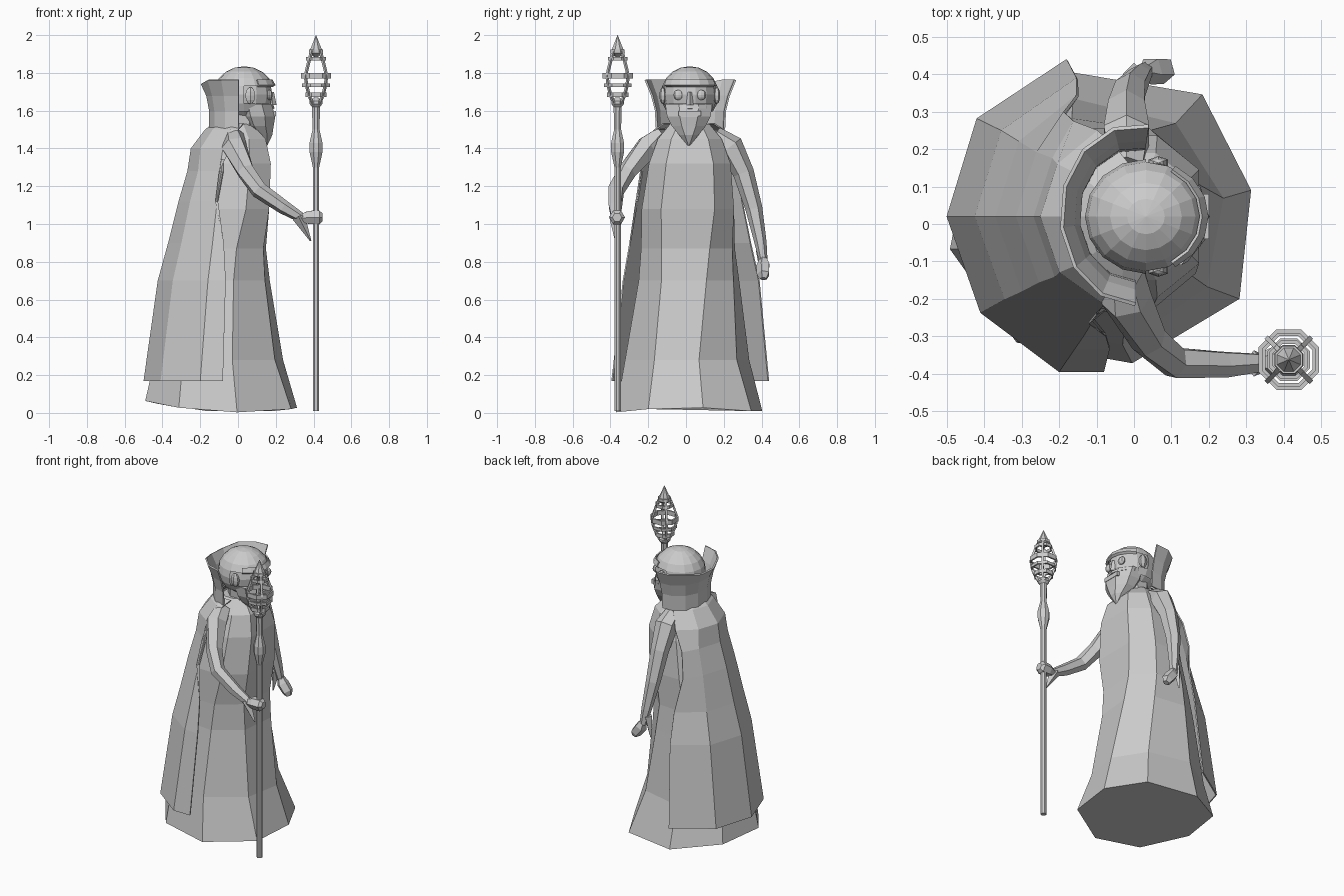
import bpy, bmesh, math
from mathutils import Vector

if "Cube" in bpy.data.objects:
    bpy.data.objects.remove(bpy.data.objects["Cube"])

grey = bpy.data.materials.new("plain_grey")
grey.diffuse_color = (0.6, 0.6, 0.6, 1)
grey.use_nodes = True
grey.node_tree.nodes["Principled BSDF"].inputs["Base Color"].default_value = grey.diffuse_color


def finish(bm, name):
    bmesh.ops.recalc_face_normals(bm, faces=bm.faces)
    me = bpy.data.meshes.new(name)
    bm.to_mesh(me)
    bm.free()
    me.materials.append(grey)
    ob = bpy.data.objects.new(name, me)
    bpy.context.collection.objects.link(ob)
    return ob


def loft(name, rings, closed=True, caps=True, thick=0):
    """Skin a list of point rings; optionally cap or thicken."""
    bm = bmesh.new()
    vs = [[bm.verts.new(p) for p in r] for r in rings]
    n = len(rings[0])
    for a, b in zip(vs, vs[1:]):
        for i in range(n if closed else n - 1):
            j = (i + 1) % n
            bm.faces.new((a[i], a[j], b[j], b[i]))
    if caps and closed:
        bm.faces.new(vs[0])
        bm.faces.new(vs[-1])
    ob = finish(bm, name)
    if thick:
        m = ob.modifiers.new("thickness", 'SOLIDIFY')
        m.thickness = thick
    return ob


def oval(z, cx, cy, rx, ry, angles):
    return [(cx + rx * math.cos(math.radians(a)), cy + ry * math.sin(math.radians(a)), z) for a in angles]


def tube(name, path, sides=6):
    """Limb through (x, y, z, radius) points."""
    rings = []
    pts = [Vector(p[:3]) for p in path]
    for i, p in enumerate(pts):
        t = (pts[min(i + 1, len(pts) - 1)] - pts[max(i - 1, 0)]).normalized()
        ref = Vector((0, 0, 1)) if abs(t.z) < 0.6 else Vector((1, 0, 0))
        if name.startswith("arm"):
            ref = Vector((0.5, 0.5, 1)).normalized() if "right" in name else Vector((1, 0, 0))
        u = t.cross(ref).normalized()
        v = t.cross(u)
        r = path[i][3]
        rings.append([p + r * (u * math.cos(k * math.tau / sides) + v * math.sin(k * math.tau / sides))
                      for k in range(sides)])
    return loft(name, rings)


def blob(name, loc, size, segs=8, rings=6, keep=None):
    bm = bmesh.new()
    bmesh.ops.create_uvsphere(bm, u_segments=segs, v_segments=rings, radius=1)
    for v in bm.verts:
        v.co = Vector(loc) + Vector(v.co[k] * size[k] for k in range(3))
    if keep:
        bmesh.ops.delete(bm, geom=[f for f in bm.faces if not keep(f.calc_center_median())], context='FACES')
    return finish(bm, name)


def box(name, loc, size):
    bm = bmesh.new()
    bmesh.ops.create_cube(bm, size=1)
    for v in bm.verts:
        v.co = Vector(loc) + Vector(v.co[k] * size[k] for k in range(3))
    return finish(bm, name)


# Robe: eight sided, panels widen at the chest, front hem corners flare out
low = [11, 52, 100, 147, 192, 237, 282, 329]
high = [33, 70, 110, 147, 213, 250, 290, 327]
rings = []
for z, xf, xb, yr, yl, t in [(0.03, .32, -.5, -.38, .41, 0), (0.28, .245, -.45, -.33, .34, 0),
                             (0.70, .185, -.38, -.26, .29, .4), (0.87, .175, -.35, -.25, .27, .7),
                             (1.08, .205, -.29, -.25, .27, 1), (1.32, .21, -.24, -.21, .25, 1),
                             (1.45, .175, -.18, -.16, .20, 1), (1.53, .09, -.10, -.09, .13, 1)]:
    ang = [a + (b - a) * t for a, b in zip(low, high)]
    rings.append(oval(z, (xf + xb) / 2, (yr + yl) / 2, (xf - xb) / 2, (yl - yr) / 2, ang))
rings[0] = [(x, y, .003 + .25 * x * x) for x, y, z in rings[0]]
for i in (1, 7):
    x, y, z = rings[0][i]
    rings[0][i] = (x + .02, y * 1.06, z)
loft("robe", rings)

# Cape: open sheet around the back
rings = []
for z, xb, xe, yr, yl in [(0.17, -.50, -.08, -.395, .44), (0.70, -.425, -.065, -.335, .39),
                          (0.90, -.37, -.075, -.30, .345), (1.12, -.315, -.12, -.26, .30),
                          (1.28, -.268, -.10, -.235, .275), (1.40, -.25, -.04, -.215, .25),
                          (1.50, -.175, 0.0, -.17, .20), (1.535, -.13, .03, -.12, .15)]:
    k = yl / .44
    rings.append([(x, y, z) for x, y in [(xe - .1 * k, yl), (xb + .08 * k, .64 * yl), (xb, .02),
                                         (xb + .09 * k, .6 * yr), (xb + .3 * k, yr), (xe, yr)]])
loft("cape", rings, closed=False, thick=0.008)

# Standing collar behind the head, lower at the nape than at the wings
arc = [80 + 190 * i / 7 for i in range(8)]
rings = [oval(z, .005, .025, rx, ry, arc) for z, rx, ry in
         [(1.50, .15, .175), (1.60, .15, .18), (1.68, .165, .20), (1.765, .195, .235)]]
rings[-1] = [(x, y, z - (.02 if 2 < i < 5 else 0)) for i, (x, y, z) in enumerate(rings[-1])]
loft("collar", rings, closed=False, thick=0.01)

# Head, neck and hair cap
hx, hy = .032, .02
blob("head", (hx, hy, 1.685), (.153, .143, .145), 14, 10)
octo = [22.5 + 45 * i for i in range(8)]
loft("neck", [oval(1.48, .02, hy, .09, .09, octo), oval(1.62, .03, hy, .10, .10, octo)])
blob("hair", (hx, hy, 1.685), (.163, .153, .150), 16, 10,
     keep=lambda c: c.z > 1.75 or (c.x < .06 and c.z > 1.60))

# Brow ridge: band following the front of the skull
front = [-62 + 124 * i / 6 for i in range(7)]
loft("brow_ridge", [oval(z, hx, hy, rx, ry, front) for z, rx, ry in
                    [(1.725, .152, .142), (1.735, .167, .153), (1.765, .150, .142)]],
     closed=False, thick=0.008)

# Beard, pointed and tapering forward
loft("beard", [oval(z, x, hy - .005, rx, ry, octo) for z, x, rx, ry in
               [(1.635, .09, .095, .135), (1.57, .105, .10, .125), (1.52, .115, .08, .098),
                (1.47, .135, .05, .055), (1.415, .15, .006, .006)]])

# Face details
loft("moustache", [oval(z, hx, hy, r, .135, front) for z, r in [(1.612, .162), (1.632, .155)]],
     closed=False, thick=0.01)
box("mouth", (.19, hy, 1.585), (.02, .12, .028))
loft("nose", [oval(1.63, .182, hy, .022, .02, [0, 90, 180, 270]),
              oval(1.70, .18, hy, .010, .010, [0, 90, 180, 270])])
for side, s in (("left", 1), ("right", -1)):
    blob(side + "_eye", (.165, hy + s * .06, 1.683), (.018, .027, .027))
    blob(side + "_ear", (.065, hy + s * .143, 1.68), (.03, .018, .045), 6, 6)

# Arms with sleeves, hands and hanging cuffs
tube("arm_left", [(-.02, .15, 1.47, .05), (-.02, .235, 1.41, .07), (-.02, .305, 1.27, .056),
                  (-.01, .36, 1.08, .045), (.015, .395, .90, .032), (.03, .41, .80, .022)])
tube("hand_left", [(.03, .41, .82, .02), (.045, .41, .78, .038), (.08, .41, .735, .036), (.09, .41, .71, .02)], 5)
tube("arm_right", [(-.02, -.12, 1.47, .05), (-.02, -.20, 1.41, .068), (.04, -.31, 1.28, .05),
                   (.11, -.37, 1.18, .045), (.24, -.375, 1.09, .038), (.34, -.37, 1.03, .026)])
tube("hand_right", [(.33, -.37, 1.03, .024), (.375, -.367, 1.035, .04), (.43, -.365, 1.035, .042),
                    (.447, -.365, 1.035, .025)])
for name, a, b, w in (("cuff_left", (.0, .40, .86, .03), (-.02, .40, .72, .004), 4),
                      ("cuff_right", (.32, -.372, 1.04, .035), (.385, -.372, .91, .004), 4)):
    tube(name, [a, b], w)

# Staff shaft with a swelling below the finial
sx, sy = .413, -.362
loft("staff", [oval(z, sx, sy, r, r, octo) for z, r in
               [(.01, .018), (1.30, .018), (1.38, .037), (1.43, .037), (1.50, .02), (1.62, .023),
                (1.635, .036), (1.65, .036), (1.67, .012)]])

# Finial: open cage of hoops and ribs, topped by a spike
profile = [(1.635, .03), (1.685, .057), (1.735, .075), (1.785, .083), (1.83, .068), (1.875, .052), (1.915, .036)]
for i, h in ((1, .012), (2, .009), (3, .015), (5, .01), (6, .008)):
    z, r = profile[i]
    loft("hoop_%d" % i, [oval(z + dz, sx, sy, r + dr, r + dr, octo) for dz, dr in
                         [(-h, -.007), (-h, .004), (h, .004), (h, -.007), (-h, -.007)]], caps=False)
for k in range(4):
    c, s = math.cos(k * math.pi / 2 + math.pi / 4), math.sin(k * math.pi / 2 + math.pi / 4)
    tube("rib_%d" % (k + 1), [(sx + c * (r - .004), sy + s * (r - .004), z, .009) for z, r in profile], 4)
loft("spike", [oval(z, sx, sy, r, r, octo) for z, r in [(1.885, .012), (1.905, .042), (1.95, .022), (2.0, .001)]])
